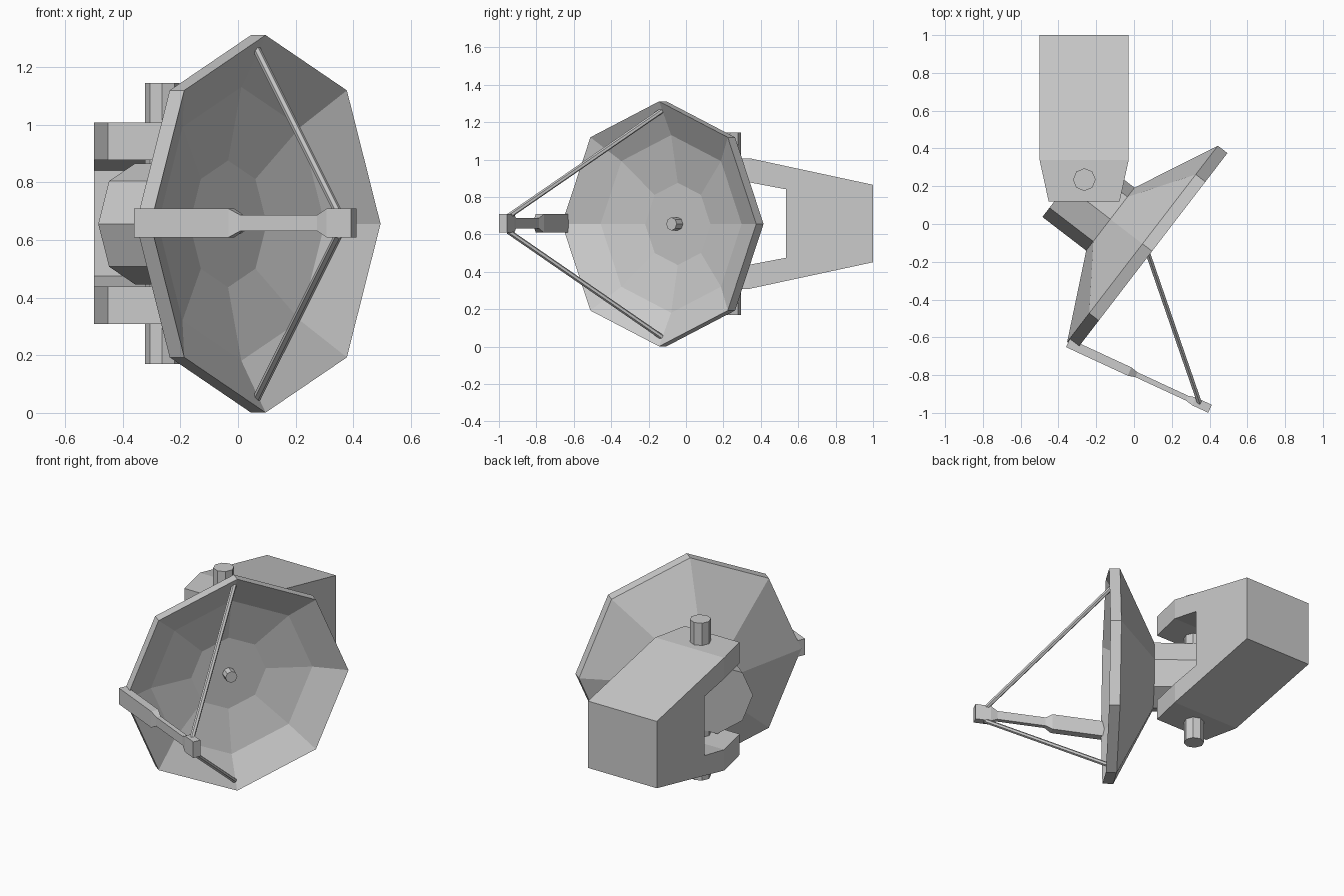
import bpy, bmesh
from math import sin, cos, pi
from mathutils import Vector

if "Cube" in bpy.data.objects:
    bpy.data.objects.remove(bpy.data.objects["Cube"])

ZC = 0.656                                   # height of the dish axis
AXIS = Vector((0.793, -0.609, 0)).normalized()   # direction the dish faces
UP = Vector((0, 0, 1))
RIM = Vector((0.045, -0.105, ZC))            # centre of the rear rim


def make(name, verts, faces):
    me = bpy.data.meshes.new(name)
    bm = bmesh.new()
    vs = [bm.verts.new(v) for v in verts]
    for f in faces:
        bm.faces.new([vs[i] for i in f])
    bmesh.ops.recalc_face_normals(bm, faces=bm.faces)
    bm.to_mesh(me)
    bm.free()
    ob = bpy.data.objects.new(name, me)
    bpy.context.collection.objects.link(ob)
    return ob


def skin(name, rings):
    """Closed body through a list of equal-sized rings, capped at both ends."""
    n = len(rings[0])
    verts = [v for r in rings for v in r]
    faces = [list(range(n)), list(range(len(verts) - n, len(verts)))]
    for k in range(len(rings) - 1):
        for i in range(n):
            j = (i + 1) % n
            faces.append((k * n + i, k * n + j, k * n + n + j, k * n + n + i))
    return make(name, verts, faces)


def turned(name, profile, origin, axis, ref, sides=8):
    """Faceted revolve; profile is (radius, distance along axis)."""
    side = axis.cross(ref).normalized()
    up = side.cross(axis).normalized()
    return skin(name, [[origin + axis * d + (up * cos(2 * pi * i / sides)
                        + side * sin(2 * pi * i / sides)) * r
                        for i in range(sides)] for r, d in profile])


# Dish shell: hollow front, rim band, conical back
turned("dish", [(0.22, -0.10), (0.475, -0.042), (0.655, 0.064),
                (0.655, 0), (0.205, -0.217)], RIM, AXIS, UP)
# Octagonal hub behind the dish and small feed stub in its middle
turned("dish_hub", [(0.21, -0.21), (0.21, -0.507)], RIM, AXIS, UP)
turned("centre_stub", [(0.035, -0.11), (0.035, -0.045)], RIM, AXIS, UP)

# Two struts from the rim to the receiver
for name, s in (("upper_strut", 1), ("lower_strut", -1)):
    a = Vector((0.065, -0.13, ZC + s * 0.605))
    b = Vector((0.348, -0.95, ZC + s * 0.04))
    turned(name, [(0.014, 0), (0.014, (b - a).length)], a, (b - a).normalized(), UP, 6)

# Receiver arm: rectangular sections (distance, half width, half height)
start, end = Vector((-0.35, -0.63, ZC + 0.003)), Vector((0.402, -0.978, ZC + 0.003))
d = (end - start).normalized()
w = Vector((-d.y, d.x, 0))
skin("receiver_arm", [[start + d * t + w * a * hw + UP * b * hh
                       for a, b in ((1, 1), (-1, 1), (-1, -1), (1, -1))]
                      for t, hw, hh in ((0, .024, .05), (.36, .024, .05), (.40, .014, .028),
                                        (.695, .014, .028), (.735, .023, .05), (.829, .023, .05))])

# Forked yoke: side profile (y, offset from axis height), narrowing at the fork tips
half = [(0.12, 0.22), (0.12, 0.349), (0.34, 0.349), (1.0, 0.207)]
inner = [(0.535, 0.183), (0.34, 0.22)]
prof = half + [(y, -z) for y, z in half[::-1]] + [(y, -z) for y, z in inner[::-1]] + inner
n = len(prof)
XC = -0.264
verts = [(XC + s * (0.188 if y < 0.3 else 0.236), y, ZC + 0.002 + z)
         for s in (-1, 1) for y, z in prof]
sides = [(0, 1, 2, 11), (5, 6, 7, 8), (2, 3, 4, 5, 8, 9, 10, 11)]
faces = [[i + k for i in f] for f in sides for k in (0, n)]
faces += [(i, (i + 1) % n, n + (i + 1) % n, n + i) for i in range(n)]
make("yoke", verts, faces)

# Vertical pivot pin through the fork
turned("pivot_pin", [(0.06, 0.17), (0.06, 1.145)],
       Vector((-0.263, 0.235, 0)), UP, Vector((0, 1, 0)))
